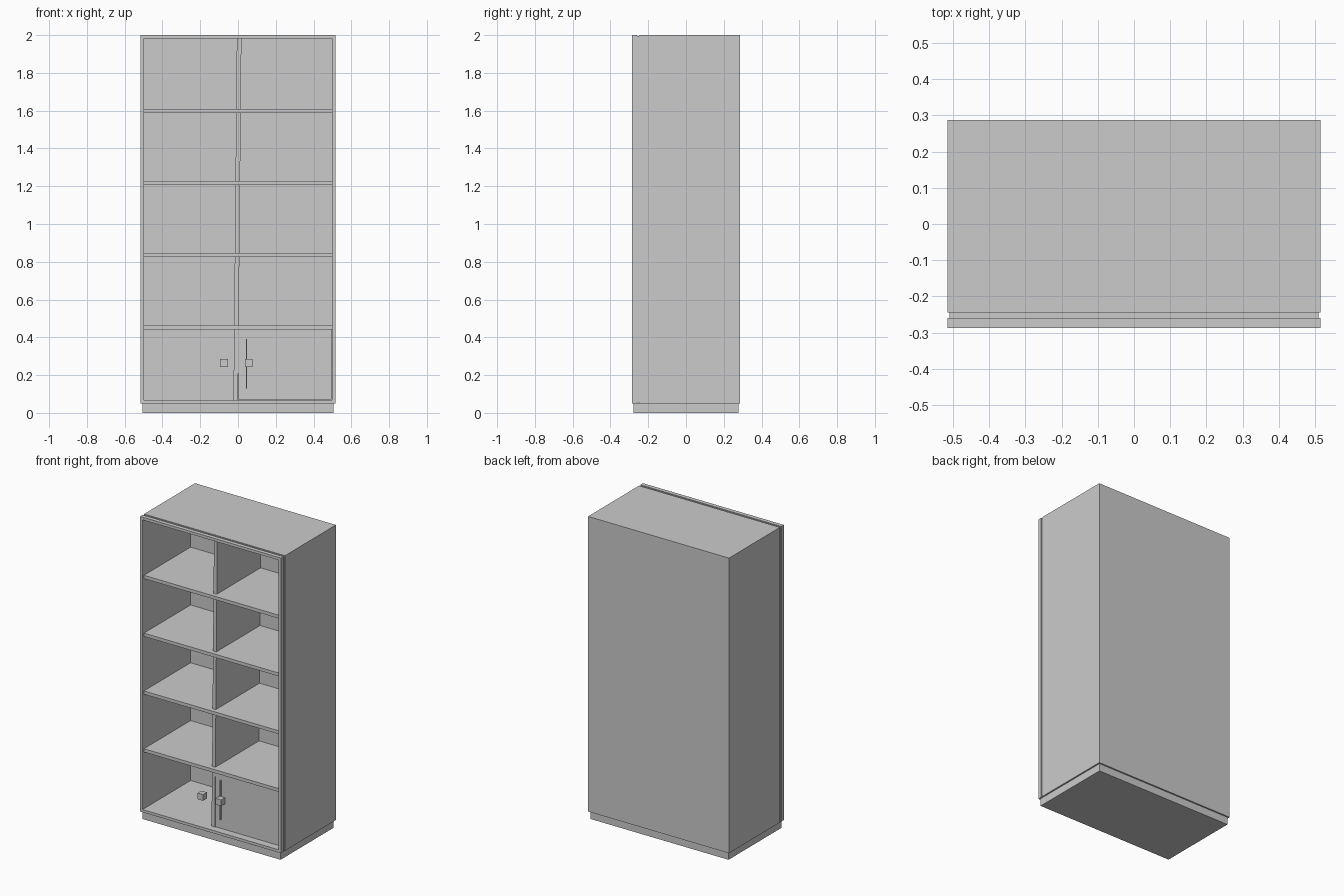
import bpy, bmesh, math

if "Cube" in bpy.data.objects:
    bpy.data.objects.remove(bpy.data.objects["Cube"])

OPEN = (-0.497, 0.068, 0.497, 1.982)   # inner opening: x0, z0, x1, z1


def add_mesh(name, bm):
    bmesh.ops.recalc_face_normals(bm, faces=bm.faces)
    me = bpy.data.meshes.new(name)
    bm.to_mesh(me)
    bm.free()
    ob = bpy.data.objects.new(name, me)
    bpy.context.collection.objects.link(ob)
    return ob


def box(name, x0, x1, y0, y1, z0, z1):
    bm = bmesh.new()
    bmesh.ops.create_cube(bm, size=1)
    for v in bm.verts:
        v.co = ((x0, x1)[v.co.x > 0], (y0, y1)[v.co.y > 0], (z0, z1)[v.co.z > 0])
    return add_mesh(name, bm)


def hollow(name, outer, y0, y1, y_cavity):
    """Rectangular shell with an opening; closed behind when y_cavity < y1."""
    bm = bmesh.new()

    def loop(r, y):
        a, b, c, d = r
        return [bm.verts.new((x, y, z)) for x, z in ((a, b), (c, b), (c, d), (a, d))]

    rings = [loop(outer, y1), loop(outer, y0), loop(OPEN, y0), loop(OPEN, y_cavity)]
    closed = y_cavity < y1
    pairs = list(zip(rings, rings[1:]))
    if not closed:
        pairs.append((rings[3], rings[0]))
    for p, q in pairs:
        for i in range(4):
            j = (i + 1) % 4
            bm.faces.new((p[i], p[j], q[j], q[i]))
    if closed:
        bm.faces.new(rings[0])
        bm.faces.new(rings[3])
    return add_mesh(name, bm)


# Plinth
box("plinth", -0.505, 0.505, -0.277, 0.277, 0, 0.052)

# Carcass, recessed groove and front frame
hollow("carcass", (-0.515, 0.05, 0.515, 2.0), -0.245, 0.287, 0.215)
hollow("groove", (-0.510, 0.055, 0.510, 1.994), -0.260, -0.245, -0.245)
hollow("front_frame", (-0.515, 0.05, 0.515, 2.0), -0.287, -0.260, -0.260)

# Shelves
for i, z in enumerate((0.453, 0.835, 1.217, 1.599)):
    box(f"shelf_{i + 1}", -0.497, 0.497, -0.272, 0.215, z - 0.011, z + 0.011)

# Slightly leaning centre divider
divider = box("centre_divider", -0.012, 0.012, -0.242, 0.215, -0.957, 0.957)
divider.location = (-0.003, 0, 1.025)
divider.rotation_euler.y = math.atan(0.018 / 1.914)

# Right door with thin vertical strip
box("right_door", 0.002, 0.494, -0.240, -0.222, 0.070, 0.442)
box("door_strip", 0.042, 0.048, -0.252, -0.238, 0.13, 0.39)

# Square knobs
for name, x in (("left_knob", -0.074), ("right_knob", 0.058)):
    box(name, x - 0.02, x + 0.02, -0.287, -0.247, 0.244, 0.285)
